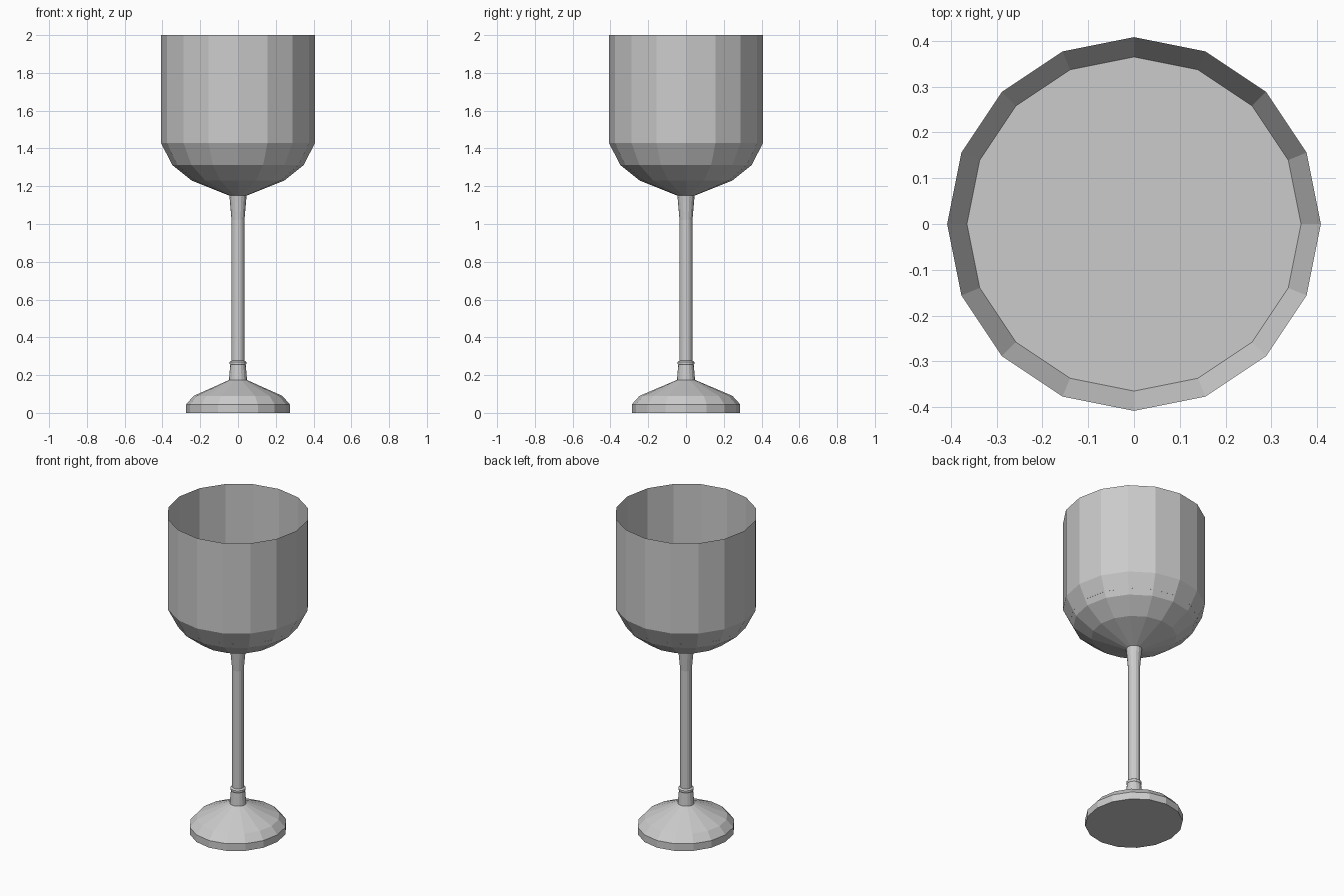
import bpy, bmesh
from math import cos, sin, pi

if "Cube" in bpy.data.objects:
    bpy.data.objects.remove(bpy.data.objects["Cube"])

SIDES = 16


def lathe(name, profile, sx=1.0, sy=1.0, cap_bottom=False, cap_top=False):
    """Flat-faced surface of revolution from (radius, z) points, bottom to top."""
    bm = bmesh.new()
    rings = []
    for r, z in profile:
        rings.append([bm.verts.new((r * sx * cos(2 * pi * i / SIDES),
                                    r * sy * sin(2 * pi * i / SIDES), z))
                      for i in range(SIDES)])
    for a, b in zip(rings, rings[1:]):
        for i in range(SIDES):
            j = (i + 1) % SIDES
            bm.faces.new((a[i], a[j], b[j], b[i]))
    if cap_bottom:
        bm.faces.new(rings[0][::-1])
    if cap_top:
        bm.faces.new(rings[-1])
    mesh = bpy.data.meshes.new(name)
    bm.to_mesh(mesh)
    bm.free()
    obj = bpy.data.objects.new(name, mesh)
    bpy.context.collection.objects.link(obj)
    return obj


# Slightly oval foot with a flat underside
lathe("foot", [(0.28, 0), (0.28, 0.045), (0.24, 0.09), (0.046, 0.175)],
      sx=0.98, sy=1.025, cap_bottom=True)

# Collar, slim stem and flare under the bowl
lathe("stem", [(0.048, 0.173), (0.041, 0.255), (0.044, 0.26), (0.044, 0.27),
               (0.034, 0.277), (0.034, 1.02), (0.046, 1.155)])

# Thin-walled open bowl
lathe("bowl", [(0.045, 1.15), (0.245, 1.23), (0.348, 1.312),
               (0.408, 1.43), (0.408, 2.0)], cap_bottom=True)

# Flat drink surface inside the bowl
lathe("drink_surface", [(0.365, 1.345)], cap_top=True)
